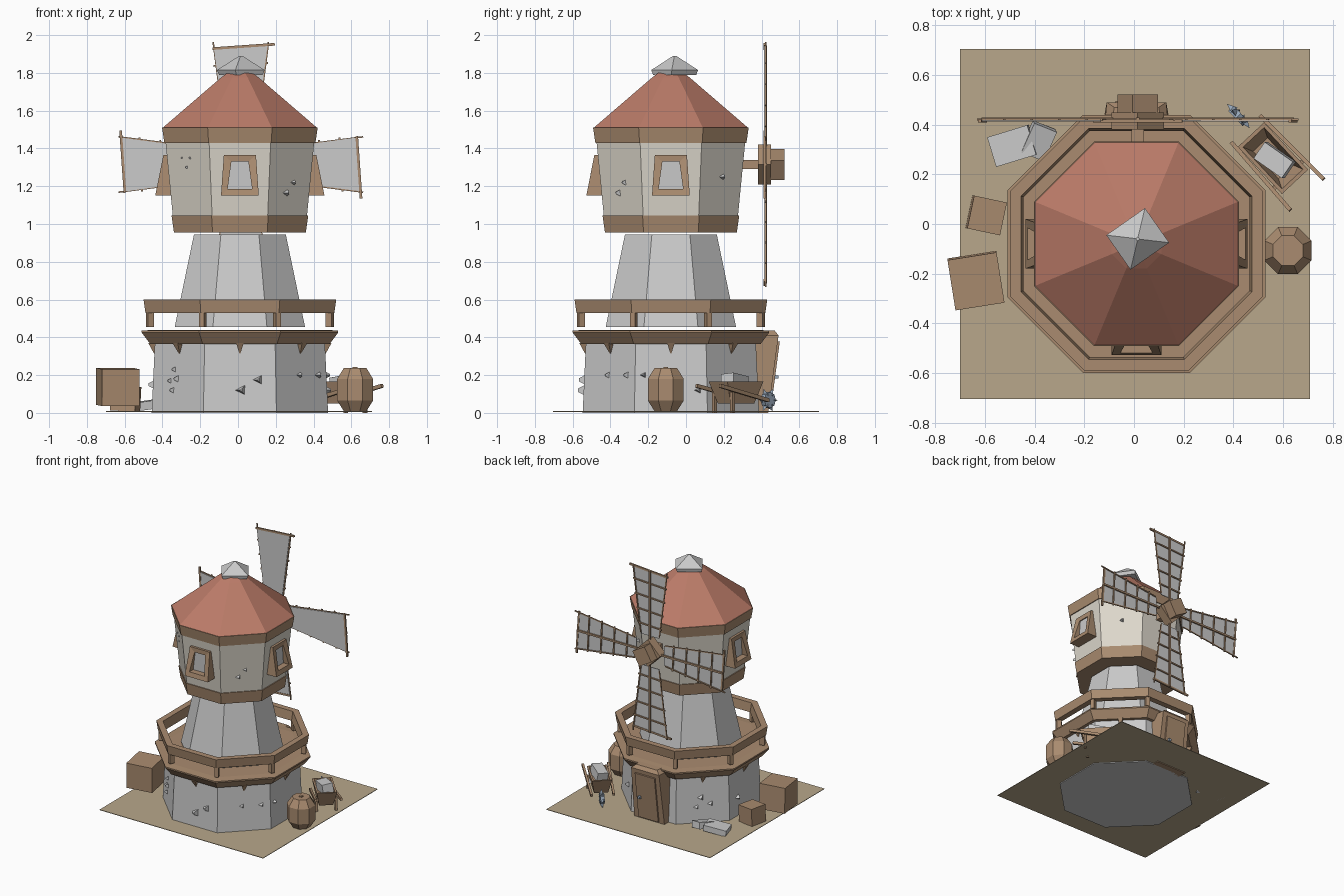
import bpy, bmesh
from math import sin, cos, pi, radians
from mathutils import Vector, Matrix, Euler

if "Cube" in bpy.data.objects:
    bpy.data.objects.remove(bpy.data.objects["Cube"])

CX, CY = 0.01, -0.08          # tower axis


def material(name, rgb):
    m = bpy.data.materials.new(name)
    m.diffuse_color = (*rgb, 1)
    m.use_nodes = True
    m.node_tree.nodes["Principled BSDF"].inputs["Base Color"].default_value = m.diffuse_color
    return m


WOOD = material("wood", (0.40, 0.26, 0.16))
ROOF = material("roof_red", (0.50, 0.20, 0.14))
PLASTER = material("plaster", (0.72, 0.68, 0.60))
EARTH = material("earth", (0.48, 0.39, 0.26))
IRON = material("iron", (0.32, 0.40, 0.50))


def finish(name, bm, mat):
    bmesh.ops.recalc_face_normals(bm, faces=bm.faces)
    me = bpy.data.meshes.new(name)
    bm.to_mesh(me)
    bm.free()
    if mat:
        me.materials.append(mat)
    ob = bpy.data.objects.new(name, me)
    bpy.context.collection.objects.link(ob)
    return ob


def loft(name, rings, mat=None, caps=(True, True), closed=False, matrix=None):
    """Bridge a list of point loops with quads."""
    bm = bmesh.new()
    vs = [[bm.verts.new(p) for p in r] for r in rings]
    n = len(vs[0])
    pairs = list(zip(vs, vs[1:])) + ([(vs[-1], vs[0])] if closed else [])
    for a, b in pairs:
        for i in range(n):
            j = (i + 1) % n
            bm.faces.new((a[i], a[j], b[j], b[i]))
    if not closed:
        for r, c in zip((vs[0], vs[-1]), caps):
            if c:
                bm.faces.new(r)
    if matrix:
        bm.transform(matrix)
    return finish(name, bm, mat)


def octagon(apothem, z, n=8, cx=CX, cy=CY):
    r = apothem / cos(pi / n)
    return [(cx + r * cos(2 * pi * (i + .5) / n), cy + r * sin(2 * pi * (i + .5) / n), z) for i in range(n)]


def octs(name, profile, mat=None, **kw):
    return loft(name, [octagon(a, z) for a, z in profile], mat, **kw)


def box(name, loc, size, mat=None, rot=(0, 0, 0), matrix=None):
    bm = bmesh.new()
    m = Matrix.Translation(loc) @ Euler([radians(a) for a in rot]).to_matrix().to_4x4() @ Matrix.Diagonal((*size, 1))
    bmesh.ops.create_cube(bm, size=1, matrix=(matrix @ m) if matrix else m)
    return finish(name, bm, mat)


def rect(hx, hy, z):
    return [(-hx, -hy, z), (hx, -hy, z), (hx, hy, z), (-hx, hy, z)]


def wall(deg):
    """Frame on a tower side: x sideways, y outward from the axis, z up."""
    return Matrix.Translation((CX, CY, 0)) @ Matrix.Rotation(radians(deg - 90), 4, 'Z')


# ground plate
loft("ground", [[(x + .005, y, .006) for x, y, z in rect(.705, .705, 0)],
                [(x + .005, y, .010) for x, y, z in rect(.705, .705, 0)]], EARTH)

# tower body
octs("stone_base", [(.467, 0), (.45, .37)])
octs("deck", [(.455, .365), (.475, .365), (.52, .425), (.52, .435), (.46, .44)], WOOD)
octs("shaft", [(.345, .455), (.243, .945)])
octs("head_wall", [(.347, .96), (.397, 1.47)], PLASTER)
octs("lower_band", [(.349, .955), (.362, 1.045)], WOOD)
octs("upper_band", [(.400, 1.43), (.412, 1.51)], WOOD)
octs("roof", [(.408, 1.51), (.10, 1.775), (.012, 1.84)], ROOF)

# grey ridge cap on the roof tip
cap = Matrix.Translation((.015, -.06, 0)) @ Matrix.Rotation(radians(35), 4, 'Z')
loft("roof_cap", [rect(.085, .08, 1.79), rect(.095, .085, 1.815), rect(.006, .006, 1.89)], matrix=cap)

# balcony railing
octs("railing", [(.50, .53), (.51, .60), (.465, .60), (.455, .53)], WOOD, closed=True)
for i in range(8):
    box(f"railing_post_{i}", (0, .515, .495), (.03, .035, .08), WOOD, matrix=wall(22.5 + 45 * i))
    # pointed bracket under the deck
    b = wall(45 * i)
    loft(f"deck_bracket_{i}", [[(-.02, .44, .37), (.02, .44, .37), (.02, .485, .37), (-.02, .485, .37)],
                               [(-.003, .44, .315), (.003, .44, .315), (.003, .455, .315), (-.003, .455, .315)]],
         WOOD, matrix=b)

# windows on the front and both sides
for nm, deg in (("front", -90), ("right", 0), ("left", 180)):
    def quad(wb, wt, zb, zt, db, dt):
        return [(-wb, db, zb), (wb, db, zb), (wt, dt, zt), (-wt, dt, zt)]
    loft(f"{nm}_window_frame", [quad(.10, .085, 1.15, 1.365, .35, .37), quad(.10, .085, 1.15, 1.365, .448, .405),
                                quad(.065, .045, 1.185, 1.33, .44, .405), quad(.065, .045, 1.185, 1.33, .35, .37)],
         WOOD, closed=True, matrix=wall(deg))
    loft(f"{nm}_window_pane", [quad(.07, .05, 1.18, 1.335, .36, .37), quad(.07, .05, 1.18, 1.335, .392, .397)],
         matrix=wall(deg))

# chips of stone on the walls: side angle, sideways, height, size
CHIPS = [(-135, .02, .18, .022), (-135, .07, .17, .018), (-135, .04, .23, .018), (-135, .05, .12, .02),
         (-90, 0, .12, .03), (-90, -.09, .175, .028), (-45, -.12, .2, .022), (0, .15, .2, .02),
         (135, .02, .2, .026), (135, -.05, .15, .024), (135, .05, .13, .022), (180, .1, .15, .024),
         (45, -.05, .16, .024), (-45, .02, .2, .02), (0, -.14, .12, .022)]
HEAD = [(-45, .03, 1.165, .022), (-45, -.02, 1.22, .018), (-135, -.01, 1.35, .01), (-135, .05, 1.35, .008),
        (-135, .02, 1.3, .012), (135, .02, 1.2, .02), (45, 0, 1.25, .02)]
for k, (deg, u, z, s) in enumerate(CHIPS + HEAD):
    d = (.467 - .046 * z) if z < .5 else (.347 + .098 * (z - .96))
    loft(f"stone_chip_{k}", [[(u - s, d - .01, z - s), (u + s, d - .01, z), (u - s, d - .01, z + s)],
                             [(u - s * .4, d + s, z - s * .3), (u, d + s, z), (u - s * .4, d + s, z + s * .3)]],
         matrix=wall(deg))

# door on the back, leaning outward
loft("door_frame", [[(-.13, .40, 0), (.13, .40, 0), (.13, .515, 0), (-.13, .515, 0)],
                    [(-.135, .40, .41), (.135, .40, .41), (.12, .57, .41), (-.12, .57, .41)],
                    [(-.11, .40, .44), (.11, .40, .44), (.09, .55, .435), (-.09, .55, .435)]], WOOD, matrix=wall(90))
box("door_panel", (0, .543, .20), (.17, .02, .36), WOOD, rot=(-7.5, 0, 0), matrix=wall(90))
box("door_knob", (.055, .56, .19), (.018, .02, .018), IRON, matrix=wall(90))

# sail hub and axle
hub = Matrix.Translation((.015, 0, 1.315))
box("axle", (0, .36, 0), (.05, .12, .05), WOOD, matrix=hub)
box("hub_block", (0, .415, 0), (.15, .07, .15), WOOD, rot=(0, 45, 0), matrix=hub)
box("hub_nose", (0, .485, 0), (.12, .075, .12), WOOD, rot=(0, 30, 0), matrix=hub)

# four sails: cloth, spar, battens and tip bar
for i in range(4):
    m = Matrix.Translation((.015, .415, 1.315)) @ Matrix.Rotation(-pi / 2 * i, 4, 'Y')
    loft(f"sail_{i}", [[(-.075, y, .12), (.075, y, .12), (.142, y, .635), (-.142, y, .61)] for y in (-.003, .003)],
         PLASTER if i > 9 else None, matrix=m)
    box(f"sail_spar_{i}", (0, .008, .32), (.014, .012, .62), WOOD, matrix=m)
    box(f"sail_tip_bar_{i}", (.015, 0, .625), (.33, .012, .014), WOOD, rot=(0, -4, 0), matrix=m)
    for s in (-1, 1):
        box(f"sail_edge_{i}_{s}", (s * .113, .006, .39), (.008, .008, .52), WOOD, rot=(0, s * 7.4, 0), matrix=m)
    for k in range(4):
        r = .2 + .11 * k
        box(f"sail_batten_{i}_{k}", (0, .007, r), (2 * (.06 + .13 * r) + .03, .008, .01), WOOD, rot=(0, -3, 0), matrix=m)

# crates
box("large_crate", (-.637, -.228, .137), (.20, .205, .195), WOOD, rot=(2, 0, 9))
box("small_crate", (-.595, .035, .075), (.135, .135, .13), WOOD, rot=(0, 3, -12))

# barrel
loft("barrel", [octagon(a, z, 8, .62, -.107) for a, z in ((.06, .01), (.095, .065), (.095, .18), (.06, .237))], WOOD)
box("barrel_bung", (.62, -.107, .237), (.025, .025, .012), WOOD)

# wheelbarrow with a load
bar = Matrix.Translation((.56, .265, 0)) @ Matrix.Rotation(radians(-47), 4, 'Z')
loft("barrow_tub", [rect(.085, .05, .05), rect(.13, .072, .165), rect(.115, .058, .165), rect(.075, .04, .065)],
     WOOD, matrix=bar)
box("barrow_load", (.01, 0, .165), (.14, .08, .07), rot=(6, -8, 12), matrix=bar)
for s in (-1, 1):
    box(f"barrow_handle_{s}", (.02, s * .085, .105), (.37, .016, .02), WOOD, rot=(0, -12, s * 2), matrix=bar)
    box(f"barrow_leg_{s}", (.09, s * .07, .055), (.018, .018, .11), WOOD, matrix=bar)

# iron wheel with points
wheel = Matrix.Translation((.42, .435, .068)) @ Matrix.Rotation(radians(-47), 4, 'Z')
bm = bmesh.new()
bmesh.ops.create_cone(bm, cap_ends=True, segments=8, radius1=.042, radius2=.042, depth=.03,
                      matrix=wheel @ Matrix.Rotation(pi / 2, 4, 'X'))
for k in range(6):
    bmesh.ops.create_cone(bm, cap_ends=True, segments=3, radius1=.022, radius2=0, depth=.04,
                          matrix=wheel @ Matrix.Rotation(k * pi / 3 + .5, 4, 'Y') @ Matrix.Translation((0, 0, .047)))
finish("barrow_wheel", bm, IRON)

# fallen stone slabs
box("stone_slab_a", (-.49, .315, .04), (.17, .125, .045), rot=(0, -8, 17))
box("stone_slab_b", (-.385, .335, .045), (.10, .13, .05), rot=(10, 12, -22))
